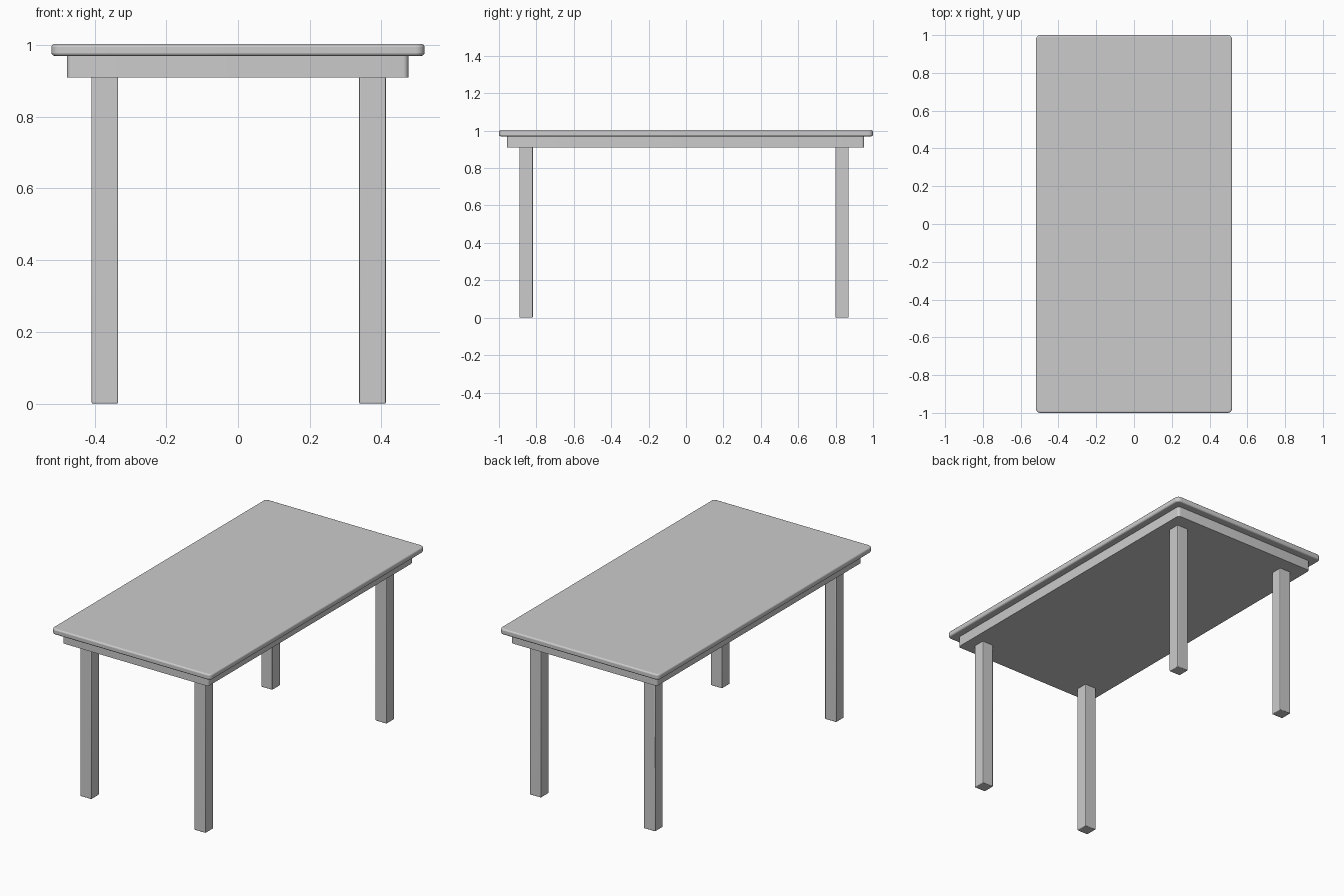
import bpy
import bmesh

if "Cube" in bpy.data.objects:
    bpy.data.objects.remove(bpy.data.objects["Cube"])


def rounded_box(name, x, y, z, corner=0.0, edge=0.0):
    """Box from (min, max) ranges: rounded upright corners, then softened edges."""
    bm = bmesh.new()
    bmesh.ops.create_cube(bm, size=1)
    for v in bm.verts:
        v.co = [r[0] if c < 0 else r[1] for c, r in zip(v.co, (x, y, z))]
    if corner:
        upright = [e for e in bm.edges
                   if abs(e.verts[0].co.z - e.verts[1].co.z) > 0.01]
        bmesh.ops.bevel(bm, geom=upright, offset=corner, segments=5,
                        profile=0.5, affect='EDGES')
    mesh = bpy.data.meshes.new(name)
    bm.to_mesh(mesh)
    bm.free()
    obj = bpy.data.objects.new(name, mesh)
    bpy.context.collection.objects.link(obj)
    if edge:
        mod = obj.modifiers.new("soft_edges", 'BEVEL')
        mod.width = edge
        mod.segments = 3
        mod.limit_method = 'ANGLE'
        mod.angle_limit = 0.7
    bpy.ops.object.select_all(action='DESELECT')
    obj.select_set(True)
    bpy.context.view_layer.objects.active = obj
    bpy.ops.object.shade_smooth_by_angle(angle=0.7)
    return obj


# Table top with rounded corners and softened rim
rounded_box("table_top", (-0.52, 0.52), (-1, 1), (0.97, 1.003), 0.025, 0.008)

# Solid apron block under the top
rounded_box("apron", (-0.477, 0.475), (-0.957, 0.953), (0.909, 0.972), 0.015)

# Four square legs
for side, x in (("left", -0.371), ("right", 0.375)):
    for end, y in (("front", -0.855), ("back", 0.834)):
        rounded_box(f"{end}_{side}_leg", (x - 0.037, x + 0.037),
                    (y - 0.036, y + 0.036), (0, 0.912), edge=0.004)
